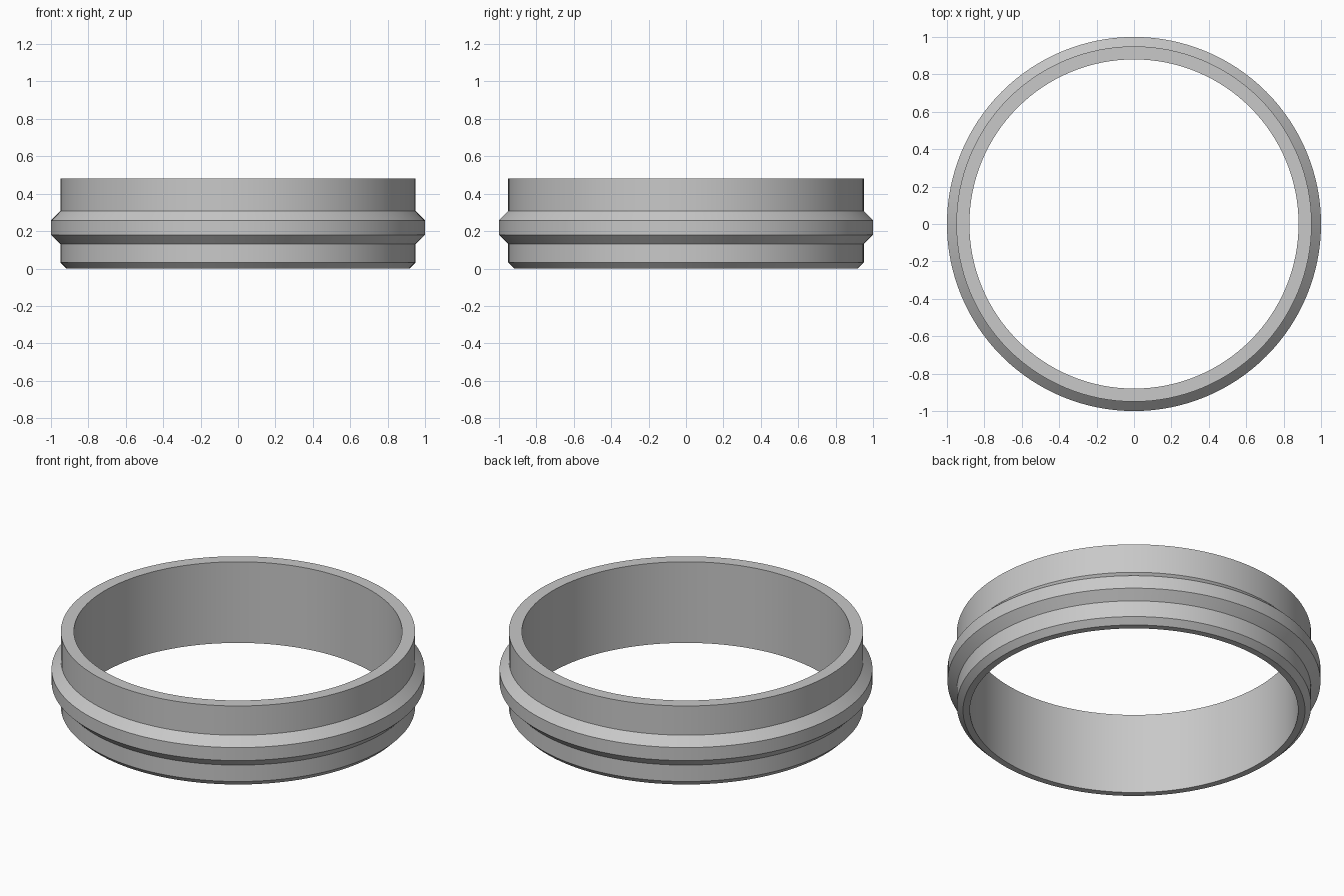
import bpy
import bmesh
from math import cos, sin, tau, radians

cube = bpy.data.objects.get("Cube")
if cube:
    bpy.data.objects.remove(cube, do_unlink=True)

SEGMENTS = 128

# Plain grey finish
grey = bpy.data.materials.new("light_grey")
grey.use_nodes = True
colour = (0.58, 0.58, 0.58, 1)
grey.diffuse_color = colour
grey.node_tree.nodes["Principled BSDF"].inputs["Base Color"].default_value = colour


def lathe(name, profile, material):
    """Revolve a closed (radius, height) profile around z."""
    bm = bmesh.new()
    rings = []
    for i in range(SEGMENTS):
        a = tau * i / SEGMENTS
        rings.append([bm.verts.new((r * cos(a), r * sin(a), z)) for r, z in profile])
    n = len(profile)
    for i, ring in enumerate(rings):
        following = rings[(i + 1) % SEGMENTS]
        for j in range(n):
            k = (j + 1) % n
            bm.faces.new((ring[j], following[j], following[k], ring[k]))
    bmesh.ops.recalc_face_normals(bm, faces=bm.faces)
    mesh = bpy.data.meshes.new(name)
    bm.to_mesh(mesh)
    bm.free()
    mesh.materials.append(material)
    obj = bpy.data.objects.new(name, mesh)
    bpy.context.collection.objects.link(obj)
    bpy.ops.object.select_all(action="DESELECT")
    obj.select_set(True)
    bpy.context.view_layer.objects.active = obj
    bpy.ops.object.shade_smooth_by_angle(angle=radians(25))
    return obj


# Ring wall with chamfered foot and bevelled outer flange
ring_profile = [
    (0.88, 0), (0.917, 0), (0.95, 0.033),              # foot chamfer
    (0.95, 0.13), (1, 0.18), (1, 0.257), (0.95, 0.307),  # flange
    (0.95, 0.48), (0.88, 0.48),                        # upper collar
]
lathe("flanged_ring", ring_profile, grey)
